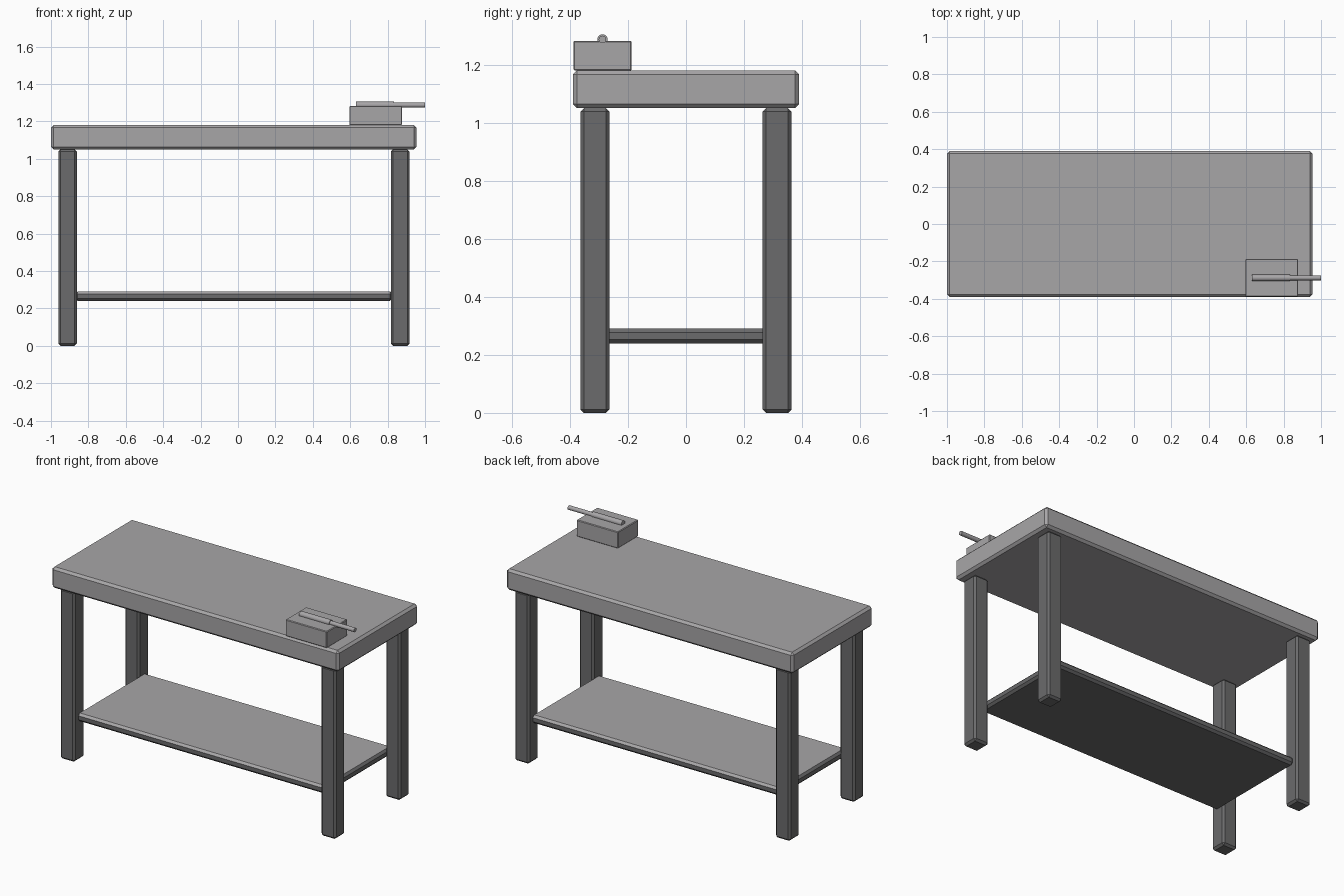
import bpy
import math
from mathutils import Vector

if "Cube" in bpy.data.objects:
    bpy.data.objects.remove(bpy.data.objects["Cube"], do_unlink=True)


def material(name, rgb):
    mat = bpy.data.materials.new(name)
    mat.use_nodes = True
    colour = (*rgb, 1.0)
    mat.diffuse_color = colour
    mat.node_tree.nodes["Principled BSDF"].inputs["Base Color"].default_value = colour
    return mat


light_grey = material("light grey", (0.39, 0.38, 0.39))
dark_grey = material("dark grey", (0.147, 0.147, 0.15))


def box(name, low, high, bevel, *mats):
    """Chamfered box between two opposite corners."""
    low, high = Vector(low), Vector(high)
    bpy.ops.mesh.primitive_cube_add(size=1, location=(low + high) / 2)
    obj = bpy.context.object
    obj.name = name
    obj.scale = high - low
    bpy.ops.object.transform_apply(location=False, rotation=False, scale=True)
    mod = obj.modifiers.new("chamfer", 'BEVEL')
    mod.width = bevel
    mod.segments = 1
    bpy.ops.object.modifier_apply(modifier=mod.name)
    for mat in mats:
        obj.data.materials.append(mat)
    return obj


def rod(name, start, end, radius, y, z):
    """Round bar lying along x."""
    bpy.ops.mesh.primitive_cylinder_add(
        vertices=16, radius=radius, depth=end - start,
        location=((start + end) / 2, y, z), rotation=(0, math.pi / 2, 0))
    obj = bpy.context.object
    obj.name = name
    obj.data.materials.append(light_grey)
    bpy.ops.object.shade_smooth_by_angle(angle=math.radians(40))
    return obj


# Table top
MID = -0.022
box("table_top", (-1, -0.39, 1.05), (0.955, 0.39, 1.18), 0.014, light_grey)

# Four legs
for side, sx in (("right", -1), ("left", 1)):
    for end, sy in (("front", -1), ("back", 1)):
        x, y = MID + sx * 0.889, sy * 0.314
        box(f"{end}_{side}_leg", (x - 0.05, y - 0.05, 0), (x + 0.05, y + 0.05, 1.05),
            0.012, dark_grey)

# Lower shelf, with a light upper surface on a dark board
shelf = box("shelf", (-0.87, -0.328, 0.24), (0.826, 0.328, 0.29), 0.013,
            dark_grey, light_grey)
for face in shelf.data.polygons:
    if face.normal.z > 0.5 and abs(face.normal.x) < 0.5:
        face.material_index = 1

# Clamp block and its handle on the corner of the top
box("clamp_block", (0.595, -0.388, 1.18), (0.877, -0.187, 1.282), 0.004, light_grey)
rod("handle_grip", 0.63, 0.835, 0.018, -0.288, 1.287)
rod("handle_bar", 0.82, 1.0, 0.013, -0.288, 1.287)
